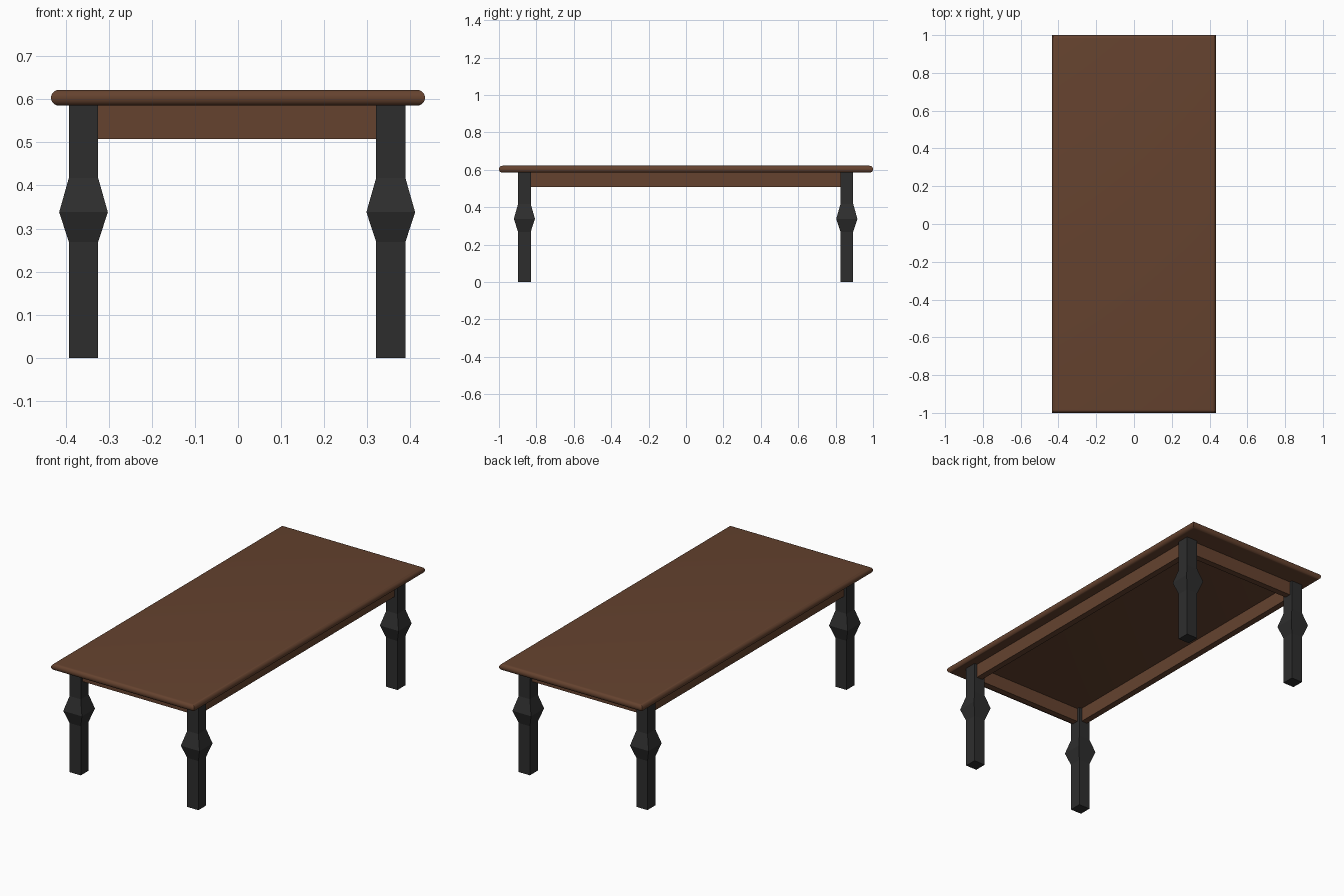
import bpy, bmesh, math

if "Cube" in bpy.data.objects:
    bpy.data.objects.remove(bpy.data.objects["Cube"])


def material(name, rgb):
    m = bpy.data.materials.new(name)
    m.diffuse_color = (*rgb, 1)
    m.use_nodes = True
    m.node_tree.nodes["Principled BSDF"].inputs["Base Color"].default_value = m.diffuse_color
    return m


WOOD = material("brown_wood", (0.13, 0.055, 0.028))
DARK = material("dark_paint", (0.027, 0.027, 0.027))


def loft(name, rings, mat, cx=0.0, cy=0.0):
    """Stack rectangles (half_x, half_y, z) into a closed solid."""
    bm = bmesh.new()
    loops = []
    for hx, hy, z in rings:
        loops.append([bm.verts.new((sx * hx, sy * hy, z))
                      for sx, sy in ((-1, -1), (1, -1), (1, 1), (-1, 1))])
    for a, b in zip(loops, loops[1:]):
        for i in range(4):
            j = (i + 1) % 4
            bm.faces.new((a[i], a[j], b[j], b[i]))
    bm.faces.new(loops[0][::-1])
    bm.faces.new(loops[-1])
    me = bpy.data.meshes.new(name)
    bm.to_mesh(me)
    bm.free()
    ob = bpy.data.objects.new(name, me)
    ob.location = (cx, cy, 0)
    me.materials.append(mat)
    bpy.context.collection.objects.link(ob)
    return ob


# Tabletop with a half-round edge, mitred at the corners
R, ZC, STEPS = 0.0185, 0.6035, 10
rings = []
for k in range(STEPS + 1):
    a = -math.pi / 2 + math.pi * k / STEPS
    inset = R * (1 - math.cos(a))
    rings.append((0.434 - inset, 1.0 - inset, ZC + R * math.sin(a)))
top = loft("tabletop", rings, WOOD)
bpy.context.view_layer.objects.active = top
top.select_set(True)
bpy.ops.object.shade_smooth_by_angle(angle=math.radians(30))

# Square legs with a faceted diamond swelling
OX, OY, SHIFT = 0.3565, 0.862, -0.002
PROFILE = [(0.034, 0.0), (0.034, 0.269), (0.0565, 0.338), (0.034, 0.417), (0.034, 0.587)]
for yname, sy in (("front", -1), ("back", 1)):
    for xname, sx in (("left", -1), ("right", 1)):
        loft(f"{yname}_{xname}_leg", [(h, h, z) for h, z in PROFILE], DARK,
             sx * OX + SHIFT, sy * OY + SHIFT)

# Apron rails running between the legs
T, Z0, Z1 = 0.0175, 0.508, 0.587
for name, s in (("front", -1), ("back", 1)):
    h = OX - 0.03
    loft(f"{name}_apron", [(h, T, Z0), (h, T, Z1)], WOOD, SHIFT, s * OY + SHIFT)
for name, s in (("left", -1), ("right", 1)):
    h = OY - 0.03
    loft(f"{name}_apron", [(T, h, Z0), (T, h, Z1)], WOOD, s * OX + SHIFT, SHIFT)
